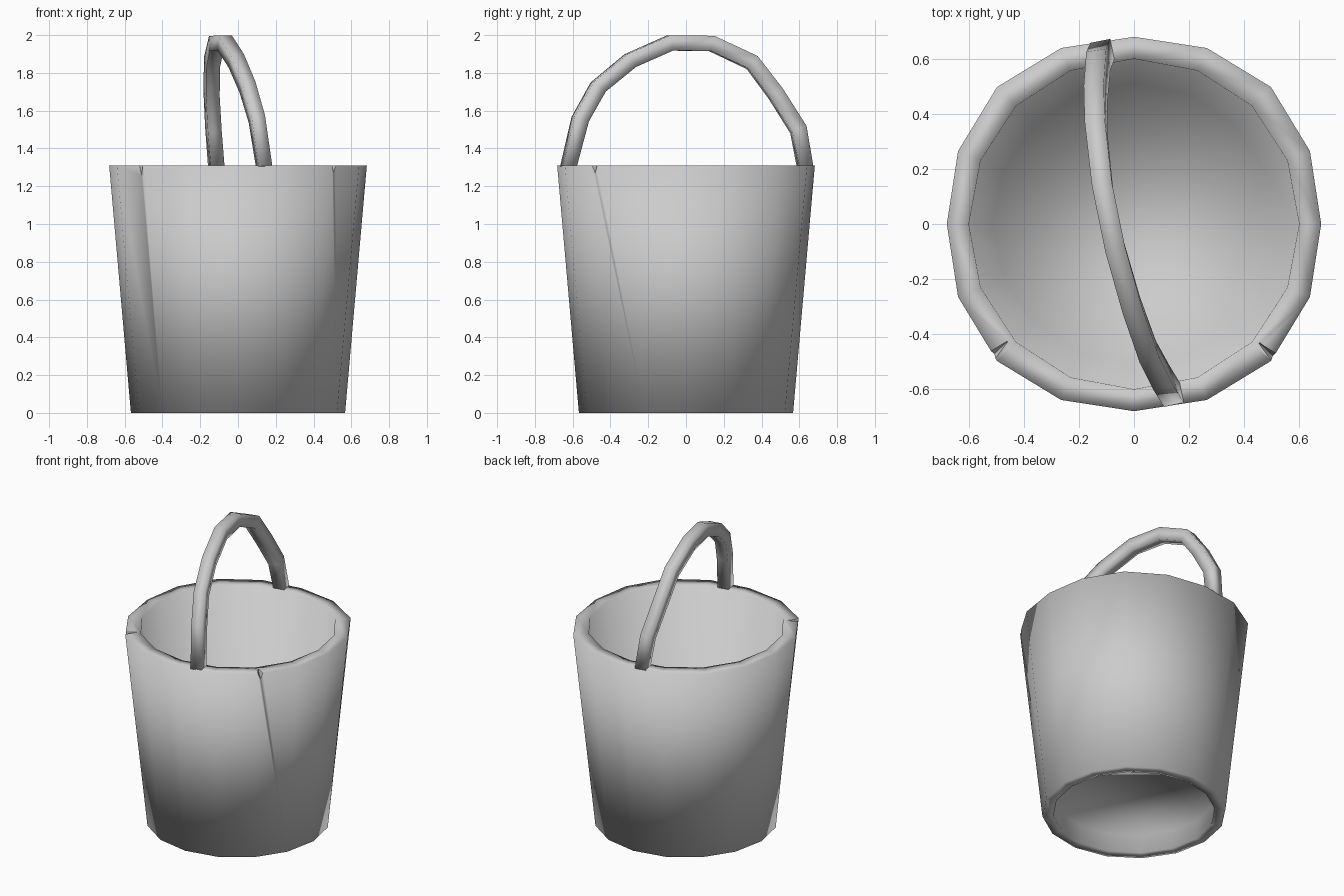
import bpy, bmesh, math
from mathutils import Vector

if "Cube" in bpy.data.objects:
    bpy.data.objects.remove(bpy.data.objects["Cube"])

SIDES = 16


def make_object(name, verts, faces, smooth=True):
    mesh = bpy.data.meshes.new(name)
    mesh.from_pydata(verts, [], faces)
    bm = bmesh.new()
    bm.from_mesh(mesh)
    bmesh.ops.recalc_face_normals(bm, faces=bm.faces)
    for f in bm.faces:
        f.smooth = smooth
    bm.to_mesh(mesh)
    bm.free()
    obj = bpy.data.objects.new(name, mesh)
    bpy.context.collection.objects.link(obj)
    return obj


def loft(name, rings):
    """Skin a list of equal-sized rings and cap both ends."""
    n = len(rings[0])
    verts = [v for ring in rings for v in ring]
    faces = []
    for r in range(len(rings) - 1):
        for i in range(n):
            j = (i + 1) % n
            faces.append((r * n + i, r * n + j, (r + 1) * n + j, (r + 1) * n + i))
    faces.append(tuple(range(n))[::-1])
    faces.append(tuple(range((len(rings) - 1) * n, len(rings) * n)))
    return make_object(name, verts, faces)


def circle(r, z, bulge=0.0):
    """Ring that may swell slightly on the diagonals."""
    ring = []
    for i in range(SIDES):
        a = 2 * math.pi * i / SIDES
        k = r * (1 + bulge * math.sin(2 * a) ** 2)
        ring.append(Vector((k * math.cos(a), k * math.sin(a), z)))
    return ring


# Tapered pail: recessed underside, foot ring, outer wall, rim, inner wall, floor
profile = [(0.512, 0.13), (0.50, 0.0), (0.567, 0.0), (0.682, 1.31, 0.035),
           (0.602, 1.31, 0.01), (0.514, 0.14)]
bucket = loft("bucket_body", [circle(*p) for p in profile])

# Small chips in the front of the rim, narrowing inwards
for i, (x, y, depth) in enumerate([(-0.49, -0.455, 0.07), (0.49, -0.465, 0.05)]):
    out = Vector((x, y, 0)).normalized()
    side = Vector((-out.y, out.x, 0))
    verts = [out * r + side * s + Vector((0, 0, z))
             for r, w, d in ((0.63, 0.004, 0.01), (0.76, 0.03, depth * 1.4))
             for s, z in ((-w, 1.32), (w, 1.32), (0, 1.31 - d))]
    cutter = make_object("rim_chip_cutter_%d" % i, verts,
                         [(2, 1, 0), (3, 4, 5), (0, 1, 4, 3), (1, 2, 5, 4), (2, 0, 3, 5)], False)
    cutter.hide_render = True
    cutter.hide_viewport = True
    mod = bucket.modifiers.new("chip", 'BOOLEAN')
    mod.operation = 'DIFFERENCE'
    mod.solver = 'EXACT'
    mod.object = cutter

# Arched carrying handle: four-sided bar swept along a bowed path, ends on the rim
path = [Vector(p) for p in [
    (0.138, -0.622, 1.305), (0.10, -0.56, 1.555), (0.05, -0.465, 1.725),
    (-0.01, -0.295, 1.865), (-0.07, -0.085, 1.958), (-0.115, 0.135, 1.956),
    (-0.138, 0.35, 1.855), (-0.14, 0.475, 1.69), (-0.13, 0.595, 1.50),
    (-0.115, 0.63, 1.305)]]
across = Vector((0.98, 0.2, 0)).normalized()
rings = []
for i, p in enumerate(path):
    a, b = path[max(i - 1, 0)], path[min(i + 1, len(path) - 1)]
    t = (b - a).normalized()
    if i in (0, len(path) - 1):
        t = Vector((0, 0, 1 if i == 0 else -1))
    s = (across - t * across.dot(t)).normalized()
    n = s.cross(t)
    half = 0.038 if i in (0, len(path) - 1) else 0.041
    rings.append([p + s * u * 0.037 + n * v * half
                  for u, v in ((-1, -1), (1, -1), (1, 1), (-1, 1))])
loft("handle", rings)
